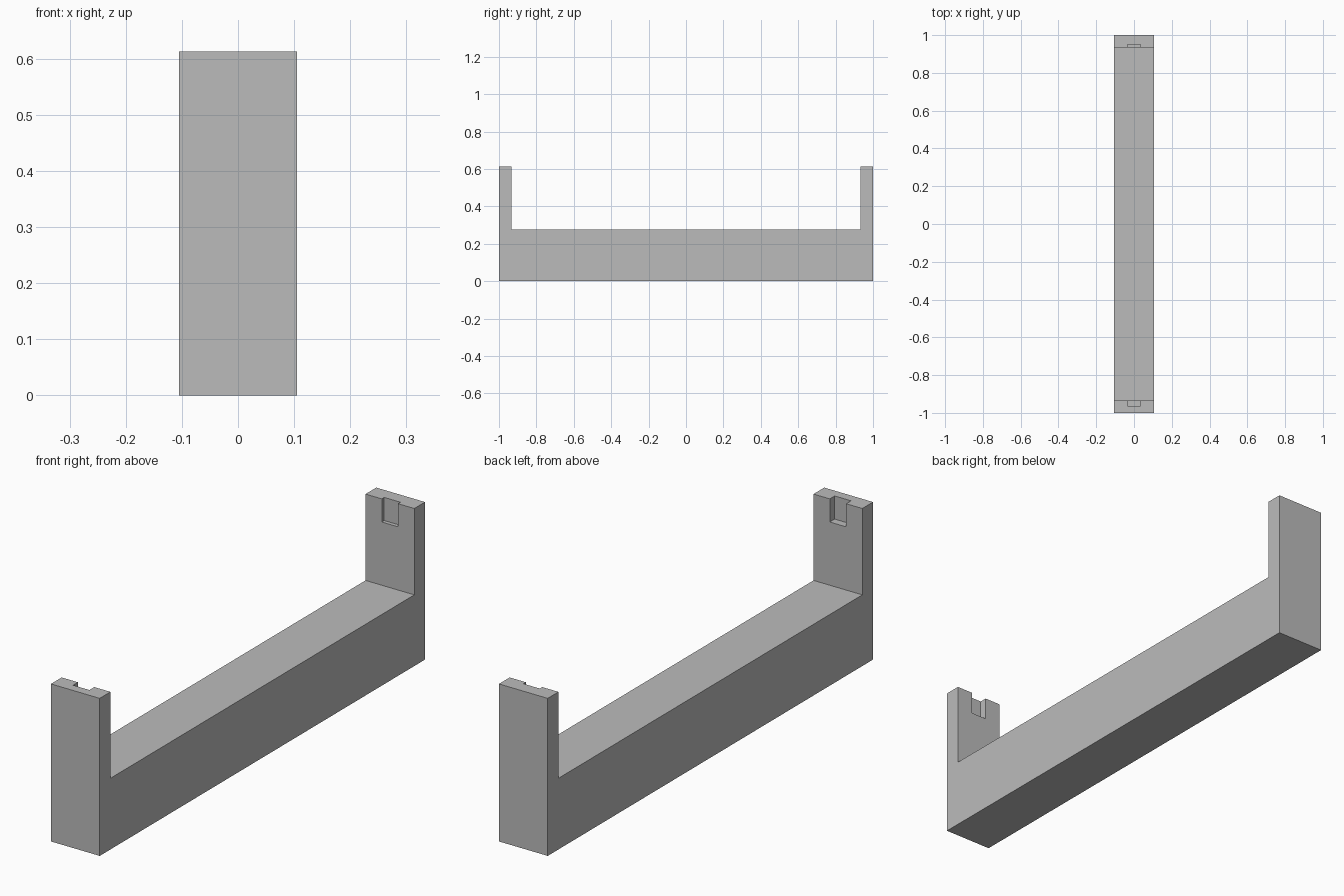
import bpy
import bmesh

WIDTH, HEIGHT, FLOOR = 0.21, 0.613, 0.277
INNER = 0.934          # inner face of the end walls
SLOT_W, SLOT_H = 0.07, 0.09

default = bpy.data.objects.get("Cube")
if default:
    bpy.data.objects.remove(default)

grey = bpy.data.materials.new("plain grey")
grey.use_nodes = True
colour = (0.5, 0.5, 0.5, 1)
grey.diffuse_color = colour
grey.node_tree.nodes["Principled BSDF"].inputs["Base Color"].default_value = colour


def prism(name, profile, width):
    """Extrude a closed (y, z) profile along x, centred on x = 0."""
    bm = bmesh.new()
    face = bm.faces.new([bm.verts.new((-width / 2, y, z)) for y, z in profile])
    new = bmesh.ops.extrude_face_region(bm, geom=[face])["geom"]
    verts = [v for v in new if isinstance(v, bmesh.types.BMVert)]
    bmesh.ops.translate(bm, verts=verts, vec=(width, 0, 0))
    bmesh.ops.recalc_face_normals(bm, faces=bm.faces)
    mesh = bpy.data.meshes.new(name)
    bm.to_mesh(mesh)
    bm.free()
    mesh.materials.append(grey)
    obj = bpy.data.objects.new(name, mesh)
    bpy.context.collection.objects.link(obj)
    return obj


# Long beam with an upright wall at each end
bracket = prism("bracket", [
    (-1, 0), (1, 0), (1, HEIGHT), (INNER, HEIGHT), (INNER, FLOOR),
    (-INNER, FLOOR), (-INNER, HEIGHT), (-1, HEIGHT)], WIDTH)

# Open-topped slots in the inner wall faces: deep in front, shallow at the back
for name, side, depth in (("front_slot", -1, 0.03), ("back_slot", 1, 0.015)):
    near, far = side * (INNER - 0.05), side * (INNER + depth)
    low, high = HEIGHT - SLOT_H, HEIGHT + 0.05
    cutter = prism(name + "_cutter",
                   [(near, low), (far, low), (far, high), (near, high)], SLOT_W)
    cutter.hide_render = True
    cutter.hide_set(True)
    cut = bracket.modifiers.new(name, 'BOOLEAN')
    cut.operation = 'DIFFERENCE'
    cut.solver = 'EXACT'
    cut.object = cutter
